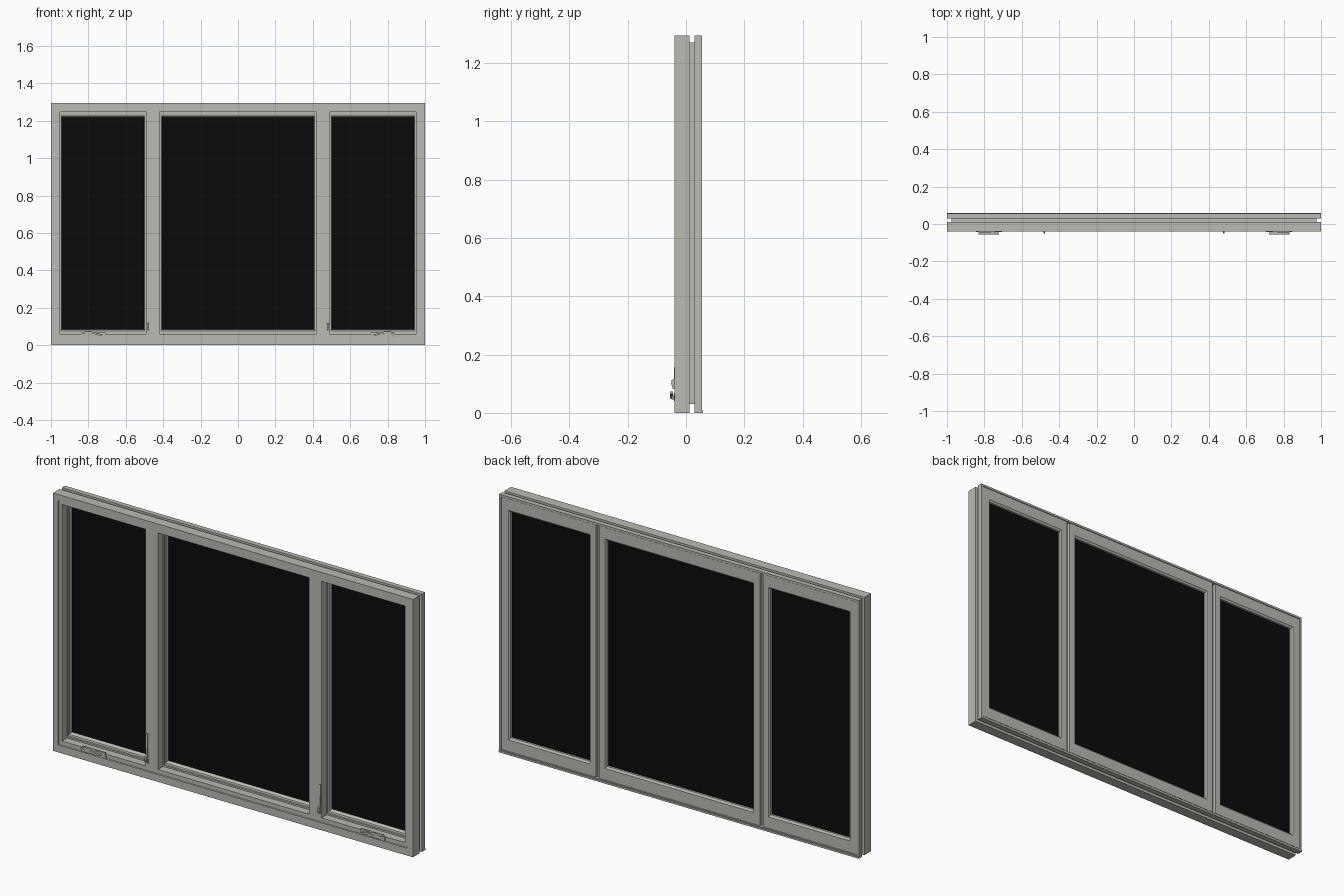
import bpy
import bmesh
from mathutils import Vector

old = bpy.data.objects.get("Cube")
if old:
    bpy.data.objects.remove(old, do_unlink=True)


def material(name, colour, rough):
    m = bpy.data.materials.new(name)
    m.use_nodes = True
    m.diffuse_color = colour
    bsdf = m.node_tree.nodes["Principled BSDF"]
    bsdf.inputs["Base Color"].default_value = colour
    bsdf.inputs["Roughness"].default_value = rough
    return m


GREY = material("warm grey paint", (0.49, 0.495, 0.45, 1), 0.6)
BLACK = material("black glass", (0.003, 0.003, 0.003, 1), 0.5)


def finish(bm, name, mat):
    bmesh.ops.recalc_face_normals(bm, faces=bm.faces[:])
    mesh = bpy.data.meshes.new(name)
    bm.to_mesh(mesh)
    bm.free()
    mesh.materials.append(mat)
    ob = bpy.data.objects.new(name, mesh)
    bpy.context.collection.objects.link(ob)
    return ob


def ring(name, outer, inner, profile, mat=GREY):
    """Mitred rectangular frame; profile is (0 outer .. 1 inner, y)."""
    bm = bmesh.new()
    loops = []
    for cx, cz in ((0, 2), (1, 2), (1, 3), (0, 3)):
        loops.append([bm.verts.new((outer[cx] + (inner[cx] - outer[cx]) * t, y,
                                    outer[cz] + (inner[cz] - outer[cz]) * t))
                      for t, y in profile])
    n = len(profile)
    for i in range(4):
        a, b = loops[i], loops[(i + 1) % 4]
        for j in range(n):
            k = (j + 1) % n
            bm.faces.new((a[j], a[k], b[k], b[j]))
    return finish(bm, name, mat)


def box(name, x0, x1, y0, y1, z0, z1, mat=GREY):
    bm = bmesh.new()
    bmesh.ops.create_cube(bm, size=1)
    for v in bm.verts:
        v.co = ((x0 + x1) / 2 + v.co.x * (x1 - x0),
                (y0 + y1) / 2 + v.co.y * (y1 - y0),
                (z0 + z1) / 2 + v.co.z * (z1 - z0))
    return finish(bm, name, mat)


def prism(name, points, axis, lo, hi, side=1):
    """Extrude a 2D outline along an axis; side=-1 mirrors in x."""
    bm = bmesh.new()
    verts = []
    for p in points:
        co = list(p)
        co.insert(axis, lo)
        co[0] *= side
        verts.append(bm.verts.new(co))
    face = bm.faces.new(verts)
    step = Vector((0, 0, 0))
    step[axis] = (hi - lo) * (side if axis == 0 else 1)
    new = bmesh.ops.extrude_face_region(bm, geom=[face])["geom"]
    bmesh.ops.translate(bm, vec=step,
                        verts=[g for g in new if isinstance(g, bmesh.types.BMVert)])
    return finish(bm, name, GREY)


# Outer frame with a channel around its edge and a shallow step on the face
H = 1.295
Z0, Z1 = 0.06, 1.248
ring("outer_frame", (-1, 1, 0, H), (-0.953, 0.953, Z0, Z1),
     [(0, -0.04), (0, 0.012), (0.5, 0.012), (0.5, 0.03), (0, 0.03), (0, 0.055),
      (0.22, 0.055), (0.22, 0.035), (1, 0.035), (1, -0.036), (0.65, -0.036),
      (0.62, -0.04)])
box("sill_nosing", -1, 1, 0.05, 0.058, 0, 0.009)

# Mullions
for side, word in ((-1, "right"), (1, "left")):
    xs = sorted((side * 0.419, side * 0.489))
    box(word + "_mullion", xs[0], xs[1], -0.036, 0.035, Z0 - 0.01, Z1 + 0.01)

# Sashes: name, opening x, sash x, glass x
SASHES = (("right", (-0.953, -0.489), (-0.988, -0.464), (-0.942, -0.502)),
          ("centre", (-0.419, 0.419), (-0.447, 0.447), (-0.406, 0.406)),
          ("left", (0.489, 0.953), (0.464, 0.988), (0.502, 0.942)))
for name, opening, sash, glass in SASHES:
    pane = (*glass, 0.083, 1.217)
    ring(name + "_sash", (*sash, 0.016, 1.283), pane,
         [(0, 0.036), (0, 0.053), (0.86, 0.053), (1, 0.046), (1, 0.034), (0.9, 0.034)])
    ring(name + "_glass_stop", (*opening, Z0, Z1), pane,
         [(0, 0.004), (0.35, 0.004), (0.4, 0.01), (0.75, 0.012), (1, 0.024),
          (1, 0.036), (0, 0.036)])
    box(name + "_glass", *glass, 0.03, 0.036, *pane[2:], mat=BLACK)

# Crank operators and sash locks, mirrored
for side, word in ((-1, "right"), (1, "left")):
    prism(word + "_crank_base",
          [(0.705, 0.04), (0.842, 0.04), (0.845, 0.055), (0.835, 0.068), (0.71, 0.068)],
          1, -0.042, -0.034, side)
    prism(word + "_crank_housing",
          [(0.72, -0.041), (0.79, -0.05), (0.82, -0.05), (0.838, -0.041)],
          2, 0.046, 0.06, side)
    prism(word + "_crank_arm",
          [(0.722, 0.056), (0.735, 0.05), (0.775, 0.062), (0.81, 0.058), (0.832, 0.064),
           (0.815, 0.074), (0.785, 0.073), (0.74, 0.062)],
          1, -0.055, -0.045, side)
    prism(word + "_lock_lever",
          [(-0.03, 0.08), (-0.045, 0.083), (-0.051, 0.1), (-0.049, 0.112),
           (-0.041, 0.118), (-0.039, 0.226), (-0.03, 0.226)],
          0, 0.476, 0.485, side)
    xs = sorted((side * 0.472, side * 0.491))
    box(word + "_lock_plate", xs[0], xs[1], -0.039, -0.03, 0.076, 0.1)
